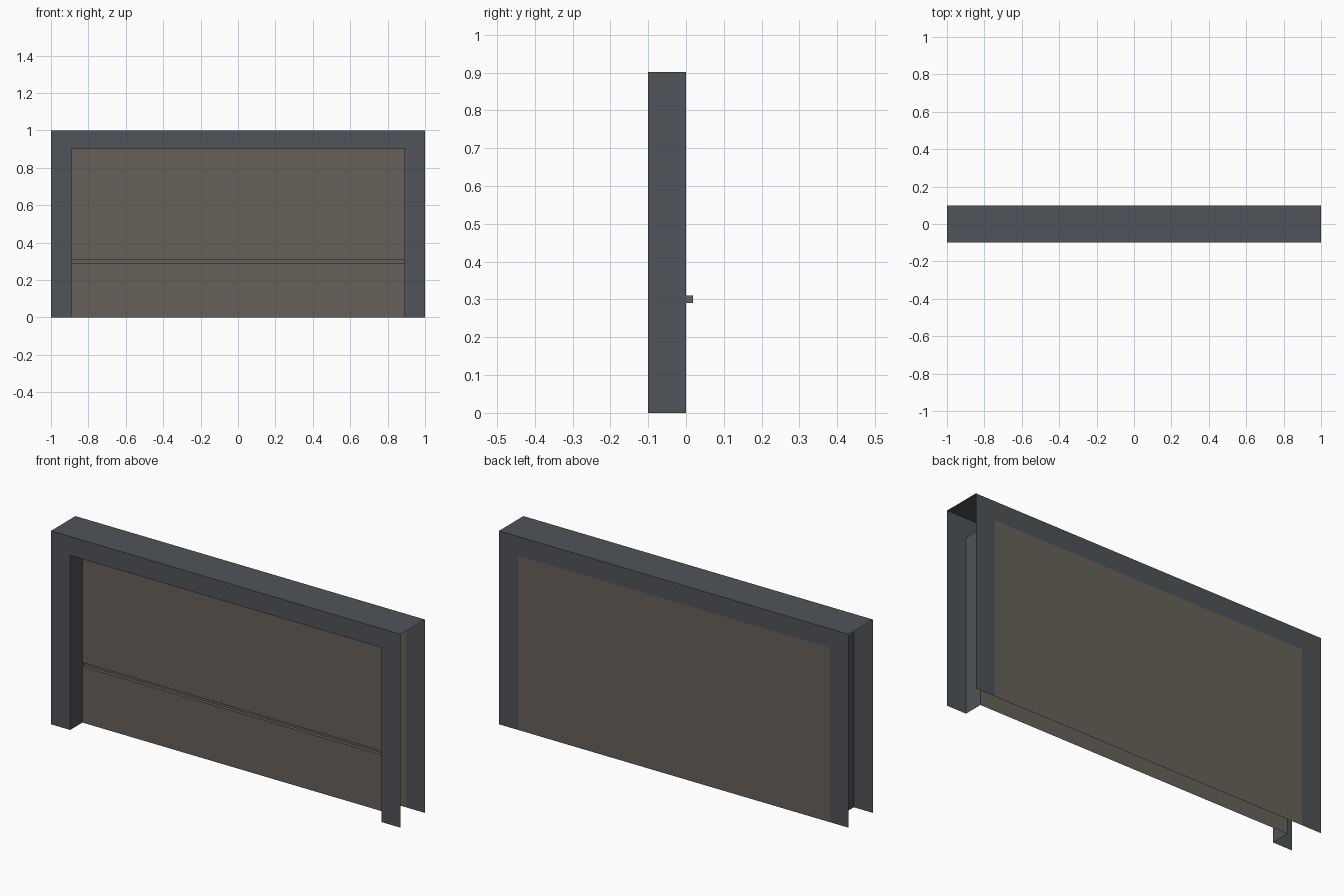
import bpy, bmesh
from mathutils import Vector

if "Cube" in bpy.data.objects:
    bpy.data.objects.remove(bpy.data.objects["Cube"])


def material(name, rgb):
    m = bpy.data.materials.new(name)
    m.diffuse_color = (*rgb, 1)
    m.use_nodes = True
    m.node_tree.nodes["Principled BSDF"].inputs["Base Color"].default_value = m.diffuse_color
    return m


GREY = material("slate grey", (0.080, 0.088, 0.098))
BROWN = material("panel brown", (0.136, 0.118, 0.099))

W, H, D = 1.0, 1.0, 0.1        # half width, height, half depth
OW, OH = 0.89, 0.902           # opening half width and height


def build(name, quads, *mats):
    """Single-sided sheet object; quads are (corner list, material index)."""
    bm = bmesh.new()
    for corners, index in quads:
        face = bm.faces.new([bm.verts.new(c) for c in corners])
        face.material_index = index
    bmesh.ops.remove_doubles(bm, verts=bm.verts, dist=1e-5)
    mesh = bpy.data.meshes.new(name)
    bm.to_mesh(mesh)
    bm.free()
    for m in mats:
        mesh.materials.append(m)
    obj = bpy.data.objects.new(name, mesh)
    bpy.context.collection.objects.link(obj)
    return obj


def sweep(path, direction):
    """Quads made by pushing a path along a straight direction."""
    pts, d = [Vector(p) for p in path], Vector(direction)
    return [((a, b, b + d, a + d), 0) for a, b in zip(pts, pts[1:])]


def arch(w, h, y):
    """Upside-down U: right foot, right top, left top, left foot."""
    return [Vector((x, y, z)) for x, z in ((w, 0), (w, h), (-w, h), (-w, 0))]


def surround(y):
    """Flat frame between outer arch and opening, facing the front."""
    o, i = arch(W, H, y), arch(OW, OH, y)
    return [((o[k], o[k + 1], i[k + 1], i[k]), 0) for k in range(3)]


# Front frame around the opening
build("front_frame", surround(-D), GREY)

# Jambs and soffit leading back to the door
build("opening_reveal", sweep(arch(OW, OH, -D), (0, D, 0)), GREY)

# Top cover
build("top_cover", [([(-W, -D, H), (W, -D, H), (W, D, H), (-W, D, H)], 0)], GREY)

# Back wall: grey surround with a flush brown panel
back = [(c[::-1], m) for c, m in surround(D)]
back.append((arch(OW, OH, D)[::-1], 1))
build("back_wall", back, GREY, BROWN)

# Door with one recessed horizontal groove
G0, G1, GD = 0.29, 0.31, 0.018
profile = [(0, OH), (0, G1), (GD, G1), (GD, G0), (0, G0), (0, 0)]
door = sweep([(-OW, y, z) for y, z in profile], (2 * OW, 0, 0))
for s in (-1, 1):
    cap = [(s * OW, 0, G0), (s * OW, GD, G0), (s * OW, GD, G1), (s * OW, 0, G1)]
    door.append((cap if s < 0 else cap[::-1], 0))
build("grooved_door", door, BROWN)
